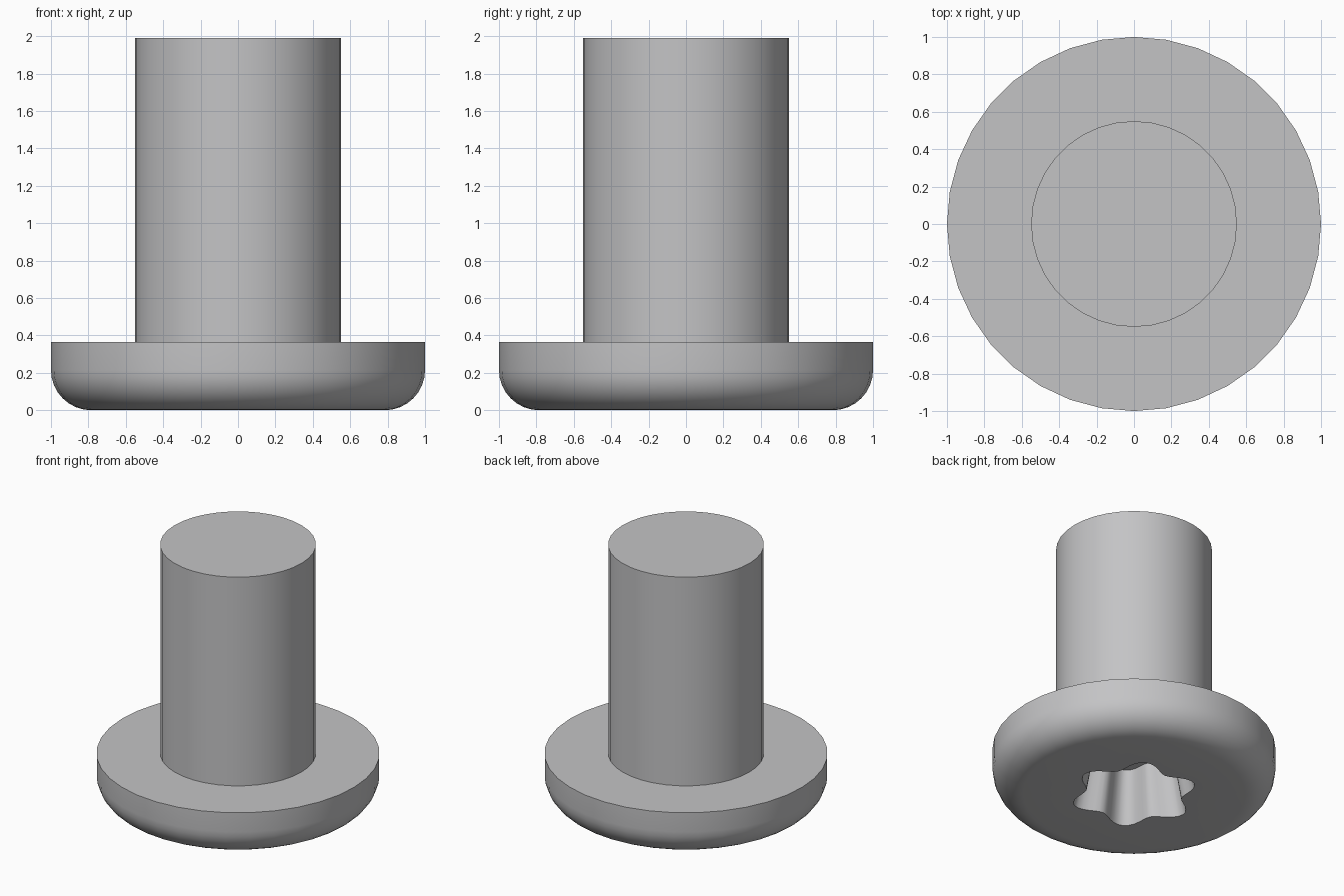
import bpy, bmesh, math

if "Cube" in bpy.data.objects:
    bpy.data.objects.remove(bpy.data.objects["Cube"])

SIDES = 36
HEAD_R, HEAD_H, EDGE_R = 1.0, 0.365, 0.215
SHAFT_R, TOP = 0.55, 1.99
RECESS_DEPTH = 0.40

steel = bpy.data.materials.new("steel_grey")
steel.diffuse_color = (0.55, 0.55, 0.56, 1)
steel.use_nodes = True
steel.node_tree.nodes["Principled BSDF"].inputs["Base Color"].default_value = steel.diffuse_color


def ring(bm, radius, z, count=SIDES):
    """Closed loop of vertices; radius is a function of the angle."""
    angles = [2 * math.pi * i / count for i in range(count)]
    return [bm.verts.new((radius(a) * math.cos(a), radius(a) * math.sin(a), z))
            for a in angles]


def circle(r):
    return lambda a: r


def lobed(scale):
    return lambda a: scale * (0.395 + 0.055 * math.cos(6 * a))


def skin(bm, rings):
    for lo, hi in zip(rings, rings[1:]):
        n = len(lo)
        for i in range(n):
            j = (i + 1) % n
            bm.faces.new((lo[i], lo[j], hi[j], hi[i]))


def loop_edges(bm, loop):
    return [bm.edges.get((loop[i - 1], loop[i])) for i in range(len(loop))]


def finish(bm, name):
    mesh = bpy.data.meshes.new(name)
    bm.to_mesh(mesh)
    bm.free()
    mesh.materials.append(steel)
    ob = bpy.data.objects.new(name, mesh)
    bpy.context.collection.objects.link(ob)
    bpy.ops.object.select_all(action='DESELECT')
    ob.select_set(True)
    bpy.context.view_layer.objects.active = ob
    bpy.ops.object.shade_smooth_by_angle(angle=math.radians(30))


# Head: rounded lower edge, straight rim, flat shoulder up to the shaft
bm = bmesh.new()
profile = []
for k in range(9):
    t = math.pi / 2 * k / 8
    profile.append((HEAD_R - EDGE_R + EDGE_R * math.sin(t),
                    EDGE_R - EDGE_R * math.cos(t)))
profile += [(HEAD_R, HEAD_H), (SHAFT_R, HEAD_H)]
outer = [ring(bm, circle(r), z) for r, z in profile]
skin(bm, outer)

# Six-lobed tapered drive recess with a flat floor
mouth = ring(bm, lobed(1.0), 0, 72)
floor = ring(bm, lobed(0.80), RECESS_DEPTH, 72)
skin(bm, [floor, mouth])
bm.faces.new(floor[::-1])

# Flat underside between the recess mouth and the rounded edge
res = bmesh.ops.triangle_fill(
    bm, use_beauty=True, use_dissolve=False, normal=(0, 0, -1),
    edges=loop_edges(bm, outer[0]) + loop_edges(bm, mouth))
for f in res["geom"]:
    if isinstance(f, bmesh.types.BMFace):
        f.normal_update()
        if f.normal.z > 0:
            f.normal_flip()
finish(bm, "head")

# Shaft: plain cylinder with a flat end
bm = bmesh.new()
base = ring(bm, circle(SHAFT_R), HEAD_H)
end = ring(bm, circle(SHAFT_R), TOP)
skin(bm, [base, end])
bm.faces.new(end)
finish(bm, "shaft")
